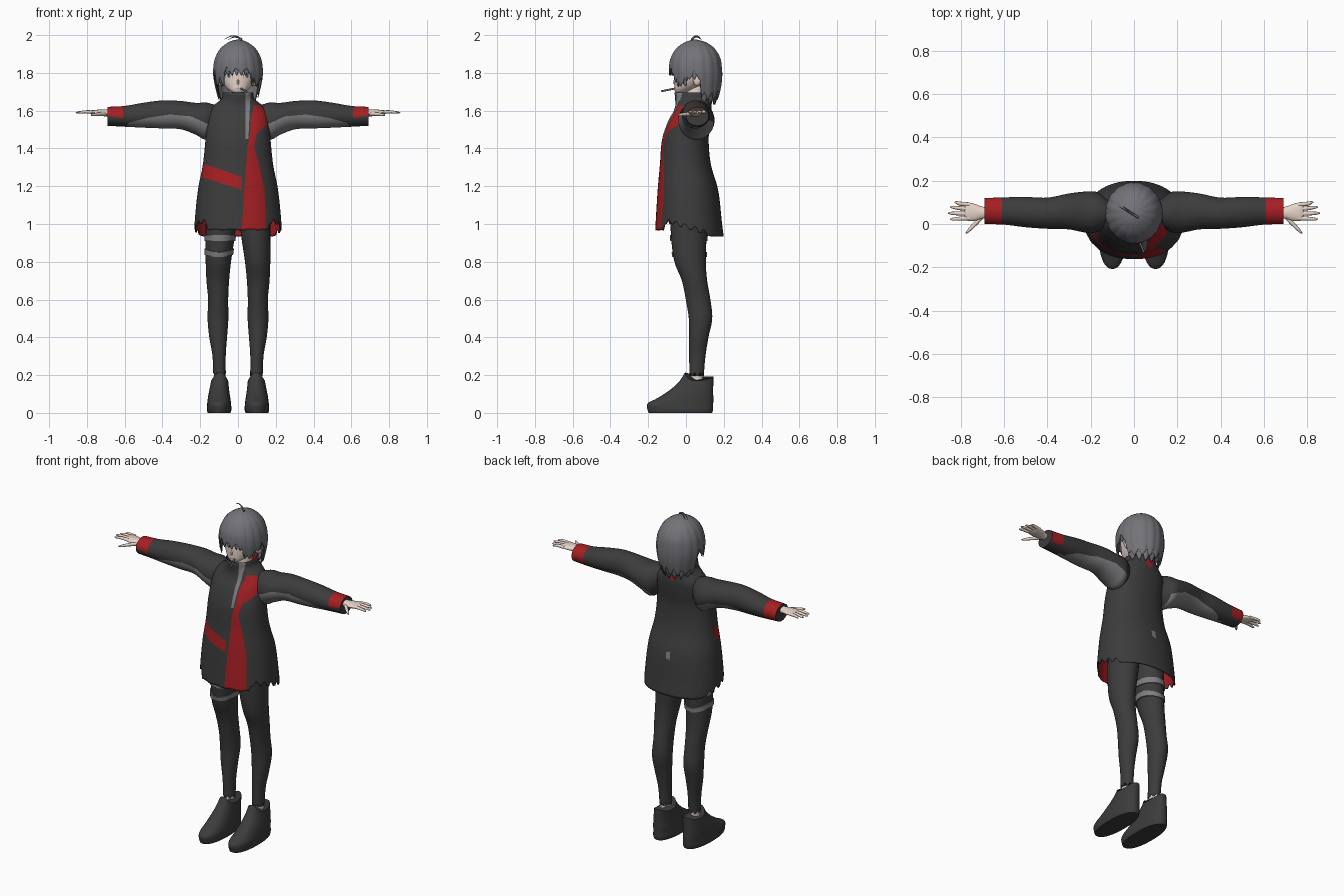
import bpy, bmesh, math
from mathutils import Vector

if "Cube" in bpy.data.objects:
    bpy.data.objects.remove(bpy.data.objects["Cube"])


def material(name, r, g, b):
    m = bpy.data.materials.new(name)
    m.use_nodes = True
    m.diffuse_color = (r, g, b, 1)
    node = next(n for n in m.node_tree.nodes if n.type == 'BSDF_PRINCIPLED')
    node.inputs["Base Color"].default_value = (r, g, b, 1)
    node.inputs["Roughness"].default_value = 0.8
    return m


CHARCOAL = material("charcoal", .045, .045, .046)
GREY = material("grey", .21, .21, .22)
RED = material("red", .38, .014, .017)
SKIN = material("skin", .80, .66, .58)
HAIR = material("hair_grey", .17, .17, .19)
WHITE = material("eye_white", .75, .73, .72)


def ring_at(rings, t):
    """Smoothly interpolated section at t."""
    n = len(rings)
    k = max(0, min(n - 2, sum(r[0] <= t for r in rings) - 1))
    a, b = rings[k], rings[k + 1]
    h = b[0] - a[0]
    u = max(0, min(1, (t - a[0]) / h))

    def slope(i, c):
        p, q = rings[max(0, i - 1)], rings[min(n - 1, i + 1)]
        return (q[c] - p[c]) / (q[0] - p[0]) * h
    return [a[c] * (1 + 2 * u) * (1 - u) ** 2 + b[c] * u * u * (3 - 2 * u)
            + slope(k, c) * u * (1 - u) ** 2 - slope(k + 1, c) * u * u * (1 - u)
            for c in range(1, 5)]


def loft(name, rings, mats, axis='z', segs=32, steps=24, lo=None, hi=None,
         power=2, bump=None, cap=True, mirror=False, thick=0):
    """Skin of elliptical sections (t, centre1, centre2, radius1, radius2)."""
    bm = bmesh.new()
    cols = []
    for i in range(segs):
        a = math.tau * i / segs
        ca, sa = (math.copysign(abs(f) ** (2 / power), f) for f in (math.cos(a), math.sin(a)))
        start = lo(i, a) if lo else rings[0][0]
        end = hi(i, a) if hi else rings[-1][0]
        col = []
        for j in range(steps + 1):
            t = start + (end - start) * j / steps
            c1, c2, r1, r2 = ring_at(rings, t)
            f = 1 + (bump(i) if bump else 0)
            p, q = c1 + max(r1, 0) * ca * f, c2 + max(r2, 0) * sa * f
            col.append(bm.verts.new((p, q, t) if axis == 'z' else (t, p, q)))
        cols.append(col)
    for i in range(segs):
        c, d = cols[i], cols[(i + 1) % segs]
        for j in range(steps):
            bm.faces.new((c[j], d[j], d[j + 1], c[j + 1]))
    if cap:
        bm.faces.new([c[0] for c in reversed(cols)])
        bm.faces.new([c[-1] for c in cols])
    bmesh.ops.remove_doubles(bm, verts=bm.verts, dist=1e-5)
    if cap:
        bmesh.ops.recalc_face_normals(bm, faces=bm.faces)
    for f in bm.faces:
        f.smooth = True
    me = bpy.data.meshes.new(name)
    bm.to_mesh(me)
    bm.free()
    me.set_sharp_from_angle(angle=math.radians(50))
    ob = bpy.data.objects.new(name, me)
    bpy.context.collection.objects.link(ob)
    for m in mats:
        me.materials.append(m)
    if mirror:
        ob.modifiers.new("Mirror", 'MIRROR')
    if thick:
        s = ob.modifiers.new("Solidify", 'SOLIDIFY')
        s.thickness, s.offset = thick, -1
        s.material_offset = len(mats) - 1
    return ob


def paint(ob, poly, slot, ok):
    """Cut a convex (x, z) outline into the faces passing ok and colour it."""
    bm = bmesh.new()
    bm.from_mesh(ob.data)
    xs, zs = zip(*poly)
    planes = [(Vector((p[0], 0, p[1])), Vector((q[1] - p[1], 0, p[0] - q[0])).normalized())
              for p, q in zip(poly, poly[1:] + poly[:1])]

    def near():
        out = []
        for f in bm.faces:
            c = f.calc_center_median()
            if ok(c) and min(xs) - .04 < c.x < max(xs) + .04 and min(zs) - .04 < c.z < max(zs) + .04:
                out.append(f)
        return out
    for co, no in planes:
        fs = near()
        geom = fs + list({e for f in fs for e in f.edges}) + list({v for f in fs for v in f.verts})
        bmesh.ops.bisect_plane(bm, geom=geom, plane_co=co, plane_no=no, dist=1e-6)
    for f in near():
        c = f.calc_center_median()
        if all((c - co).dot(no) < 1e-5 for co, no in planes):
            f.material_index = slot
    bm.to_mesh(ob.data)
    bm.free()


def strand(name, pts, depth, mat, taper=True):
    cu = bpy.data.curves.new(name, 'CURVE')
    cu.dimensions, cu.bevel_depth, cu.bevel_resolution, cu.use_fill_caps = '3D', depth, 2, True
    sp = cu.splines.new('POLY')
    sp.points.add(len(pts) - 1)
    for i, p in enumerate(pts):
        sp.points[i].co = (*p, 1)
        sp.points[i].radius = 1 - .75 * i / (len(pts) - 1) if taper else 1
    cu.materials.append(mat)
    bpy.context.collection.objects.link(bpy.data.objects.new(name, cu))


def front(c):
    return c.y < 0


def back(c):
    return c.y > .05


# Coat with ragged hem and red lining
def coat_hem(i, a):
    s = math.sin(a)
    if s < -.72:
        return .967 + .004 * (i // 3 % 2)
    return 1.0 - .065 * max(0, min(1, (s + .5) / 1.1)) + (.022 * (i // 2 % 2) if s < .45 else 0)


coat = loft("coat", [(.93, 0, .018, .23, .182), (1.0, 0, .015, .23, .176), (1.18, 0, .01, .212, .16),
                     (1.315, 0, -.003, .186, .135), (1.45, 0, -.003, .172, .123),
                     (1.55, 0, .02, .165, .112), (1.6, 0, .036, .152, .1), (1.64, 0, .04, .115, .095),
                     (1.66, 0, .04, .088, .098), (1.695, 0, .04, .08, .1)],
            [CHARCOAL, GREY, RED], segs=96, steps=60, lo=coat_hem, power=2.2, cap=False, thick=.006)
paint(coat, [(.015, .9), (.15, .9), (.14, 1.18), (.115, 1.3), (.085, 1.41), (.05, 1.41)], 2, front)
paint(coat, [(.05, 1.41), (.085, 1.41), (.1, 1.48), (.065, 1.48)], 2, front)
paint(coat, [(.065, 1.48), (.1, 1.48), (.17, 1.54), (.145, 1.62), (.085, 1.63), (.065, 1.54)], 2, front)
paint(coat, [(.04, 1.45), (.055, 1.45), (.068, 1.72), (.04, 1.72)], 1, front)
paint(coat, [(-.2, 1.25), (.02, 1.18), (.02, 1.25), (-.2, 1.325)], 2, front)
paint(coat, [(-.012, 1.14), (.015, 1.15), (.015, 1.185), (-.012, 1.19)], 1, back)
paint(coat, [(0, 1.6), (.03, 1.65), (-.03, 1.65)], 2, back)

# Sleeves with grey underside and red cuffs
sleeve = loft("sleeves", [(.12, .05, 1.56, .06, .07), (.17, .055, 1.545, .092, .098),
                          (.22, .055, 1.556, .095, .085), (.3, .058, 1.576, .083, .075),
                          (.4, .05, 1.58, .072, .074), (.5, .055, 1.576, .07, .066),
                          (.6, .06, 1.57, .063, .055), (.69, .06, 1.57, .06, .05)],
              [CHARCOAL, GREY, RED], axis='x', segs=40, steps=40, mirror=True)
under = [(.16, 1.4), (.6, 1.5), (.58, 1.535), (.48, 1.562), (.36, 1.58), (.25, 1.57), (.16, 1.53)]
paint(sleeve, under, 1, lambda c: c.y < .055 and c.x < .68)
paint(sleeve, [(x, z - .03) for x, z in under], 1, lambda c: c.y >= .055 and c.x < .68)
paint(sleeve, [(.61, 1.56), (.7, 1.575), (.7, 1.7), (.61, 1.7)], 2, lambda c: c.y < .06 and c.x < .689)
paint(sleeve, [(.61, 1.535), (.7, 1.535), (.7, 1.7), (.61, 1.7)], 2, lambda c: c.y >= .06 and c.x < .689)

# Hands
loft("palms", [(.66, .052, 1.585, .026, .02), (.7, .052, 1.587, .028, .018), (.74, .054, 1.59, .04, .015),
               (.775, .058, 1.592, .042, .011), (.785, .058, 1.592, .036, .006)],
     [SKIN], axis='x', segs=20, steps=12, mirror=True)
for label, y, tip_x, tip_y in (("little", .09, .83, .1), ("ring", .069, .85, .078),
                               ("middle", .047, .86, .05), ("index", .027, .85, .022)):
    loft(label + "_fingers", [(.76, y, 1.593, .01, .009), (.81, (y + tip_y) / 2, 1.594, .009, .008),
                              (tip_x - .008, tip_y, 1.59, .006, .005), (tip_x, tip_y, 1.589, .002, .002)],
         [SKIN], axis='x', segs=10, steps=10, mirror=True)
loft("thumbs", [(.695, .045, 1.583, .018, .012), (.73, .005, 1.582, .014, .01),
                (.765, -.03, 1.578, .01, .007), (.778, -.042, 1.576, .003, .003)],
     [SKIN], axis='x', segs=10, steps=10, mirror=True)

# Legs, ankles and shoes
leg = [(.17, .097, .055, .033, .037), (.3, .1, .06, .035, .043), (.4, .105, .068, .047, .051),
       (.5, .106, .077, .055, .062), (.6, .105, .064, .053, .065), (.7, .107, .045, .06, .067),
       (.8, .104, .022, .067, .083), (.95, .093, .015, .078, .095), (1.1, .085, .02, .085, .1)]
loft("legs", leg, [CHARCOAL], steps=40, lo=lambda i, a: .195 + .016 * (i // 2 % 2), mirror=True)
loft("ankles", [(.1, .097, .055, .03, .034), (.26, .098, .058, .03, .035)], [SKIN], steps=4, mirror=True)
loft("shoes", [(0, .1, -.03, .06, .168), (.015, .1, -.03, .065, .173), (.05, .1, -.03, .063, .174),
               (.075, .1, -.006, .06, .151), (.1, .1, .014, .056, .13), (.13, .099, .035, .051, .109),
               (.17, .097, .056, .045, .089), (.215, .096, .07, .04, .075)],
     [CHARCOAL], segs=40, power=2.3, mirror=True,
     hi=lambda i, a: .17 + (.045 if math.sin(a) < 0 else .022) * math.sin(a) ** 2)

# Thigh bands on the right leg only
band = [(t, -x, y, rx + .006, ry + .006) for t, x, y, rx, ry in leg]
loft("upper_thigh_band", band, [GREY], steps=3, lo=lambda i, a: .91, hi=lambda i, a: .943)
loft("lower_thigh_band", band, [GREY], steps=3, lo=lambda i, a: .825 + .012 * math.cos(a) ** 2,
     hi=lambda i, a: .85 + .02 * math.cos(a) ** 2)

# Head with painted eyes and mouth
head = loft("head", [(1.688, 0, -.03, .018, .018), (1.705, 0, -.015, .045, .045), (1.73, 0, .01, .07, .072),
                     (1.77, 0, .03, .091, .092), (1.82, 0, .04, .1, .1), (1.88, 0, .05, .1, .11),
                     (1.93, 0, .05, .07, .08), (1.95, 0, .05, .02, .02)],
            [SKIN, CHARCOAL, WHITE, GREY], segs=48, steps=30)


def oval(x, z, rx, rz):
    return [(x + rx * math.cos(k * math.tau / 10), z + rz * math.sin(k * math.tau / 10)) for k in range(10)]


for x in (-.048, .048):
    paint(head, oval(x, 1.787, .022, .017), 1, front)
    paint(head, oval(x, 1.783, .019, .014), 2, front)
    paint(head, oval(x, 1.784, .010, .013), 3, front)
    paint(head, oval(x, 1.785, .004, .006), 1, front)
paint(head, oval(0, 1.716, .012, .002), 3, front)
loft("nose", [(1.738, 0, -.054, .006, .008), (1.746, 0, -.058, .007, .012), (1.775, 0, -.055, .003, .005)],
     [SKIN], segs=10, steps=6)
loft("neck", [(1.58, 0, .05, .055, .055), (1.74, 0, .05, .045, .048)], [SKIN], steps=4)
loft("ears", [(.08, .055, 1.762, .018, .03), (.108, .06, 1.765, .02, .033), (.116, .062, 1.766, .008, .015)],
     [SKIN], axis='x', segs=16, steps=6, mirror=True)
strand("mouth_stick", [(.008, -.035, 1.722), (.045, -.13, 1.703)], .005, GREY, taper=False)

# Layered hair with pointed locks
shape = [(1.6, 0, .085, .07, .06), (1.65, 0, .065, .1, .1), (1.72, 0, .054, .12, .13),
         (1.78, 0, .052, .13, .139), (1.83, 0, .05, .13, .139), (1.88, 0, .05, .12, .13),
         (1.93, 0, .05, .092, .1), (1.96, 0, .05, .054, .06), (1.973, 0, .05, .024, .026), (1.978, 0, .05, 0, 0)]


def hair_layer(name, scale, shift, drop):
    def tips(i, a):
        side = abs((a + math.pi / 2 + math.pi) % math.tau - math.pi)
        base = 1.785 if side < .62 else 1.725 if side < 1.2 else 1.762 if side < 1.75 else 1.655
        saw = ((i + shift) % 8) / 8
        return base - drop * (side > 1.75) + (.045 + .012 * math.sin(i * 1.7)) * abs(2 * saw - .7)
    return loft(name, [(t, x, y, rx * scale, ry * scale) for t, x, y, rx, ry in shape], [HAIR],
                segs=128, steps=28, lo=tips, cap=False, thick=.004,
                bump=lambda i: .022 * abs(math.sin(math.pi * (i + shift) / 8)) - .005)


hair_layer("hair_outer", 1, 0, 0)
hair_layer("hair_inner", .94, 4, .025)
for name, top, reach in (("crown_wisp", 1.996, -.07), ("crown_wisp_short", 1.99, -.05)):
    strand(name, [(.02 + (reach - .02) * k / 8, .03 + .05 * k / 8,
                   1.97 + (top - 1.97) * math.sin(math.pi * (.1 + .8 * k / 8))) for k in range(9)], .005, HAIR)
